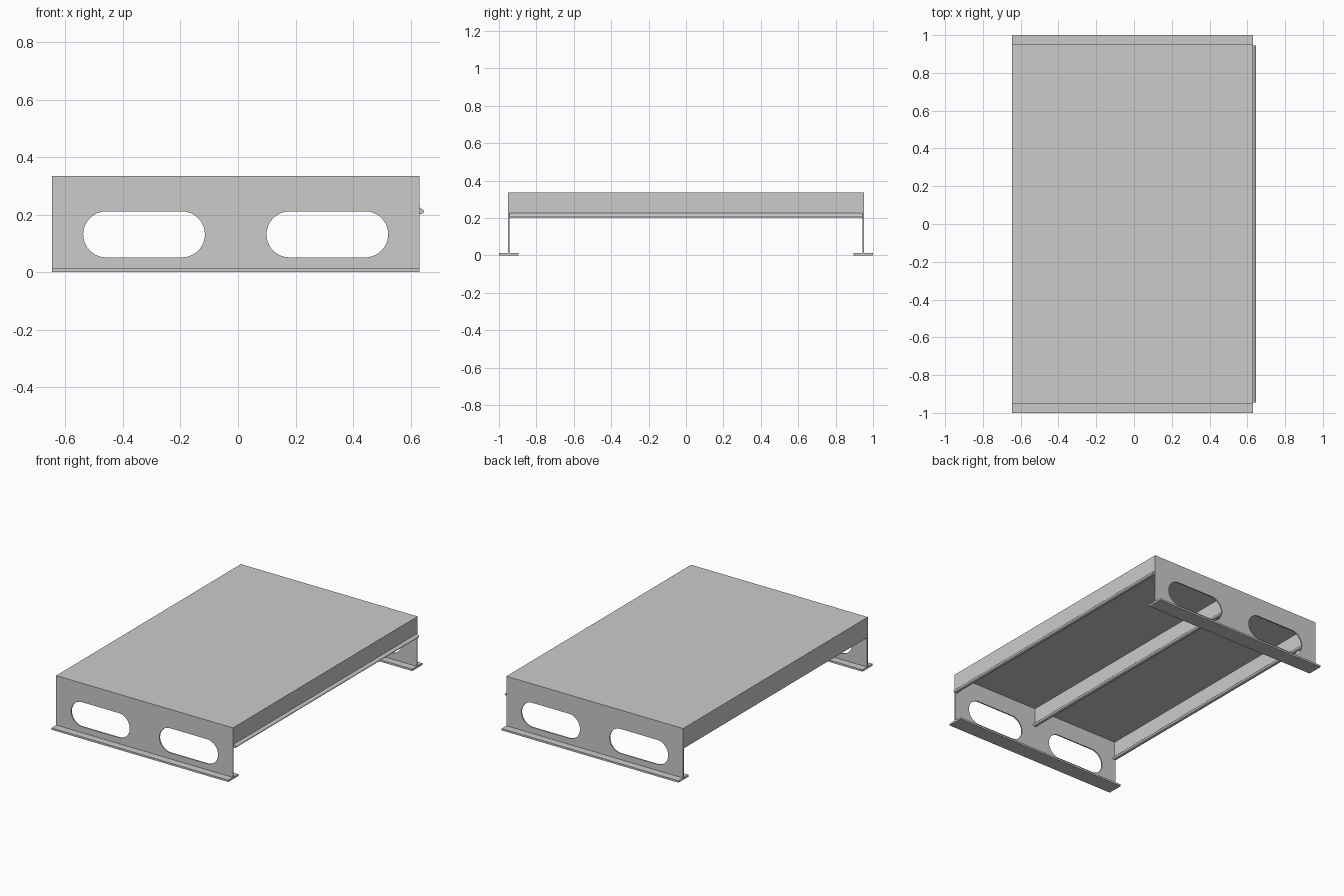
import bpy
from math import sin, cos, pi, radians

if "Cube" in bpy.data.objects:
    bpy.data.objects.remove(bpy.data.objects["Cube"])

X0, X1 = -0.646, 0.630          # width of the deck and end plates
XM = (X0 + X1) / 2
END_Y = 0.948                   # end plate position
DECK_Z, TOP_Z = 0.327, 0.335


def extrude_y(name, loops, y, length):
    """Extrude XZ loops (outline first, then holes) along Y, centred at y."""
    cu = bpy.data.curves.new(name, 'CURVE')
    cu.dimensions = '2D'
    cu.fill_mode = 'BOTH'
    cu.extrude = length / 2
    for loop in loops:
        sp = cu.splines.new('POLY')
        sp.points.add(len(loop) - 1)
        for p, (x, z) in zip(sp.points, loop):
            p.co = (x, z, 0, 1)
        sp.use_cyclic_u = True
    ob = bpy.data.objects.new(name, cu)
    bpy.context.collection.objects.link(ob)
    ob.location.y = y
    ob.rotation_euler.x = radians(90)
    bpy.ops.object.select_all(action='DESELECT')
    ob.select_set(True)
    bpy.context.view_layer.objects.active = ob
    bpy.ops.object.convert(target='MESH')
    bpy.ops.object.shade_smooth_by_angle(angle=radians(30))
    return bpy.context.object


def rect(x0, x1, z0, z1):
    return [(x0, z0), (x1, z0), (x1, z1), (x0, z1)]


def arc(cx, cz, r, a0, a1, n):
    return [(cx + r * cos(radians(a0 + (a1 - a0) * i / n)),
             cz + r * sin(radians(a0 + (a1 - a0) * i / n))) for i in range(n + 1)]


def slot(cx, cz, half, r):
    return (arc(cx + half - r, cz, r, -90, 90, 20)
            + arc(cx - half + r, cz, r, 90, 270, 20))


# Flat top plate
extrude_y("deck_plate", [rect(X0, X1, DECK_Z, TOP_Z)], 0, 2 * END_Y + 0.008)

# End plates with two slots each, standing on foot flanges
slots = [slot(XM + s * 0.3185, 0.1315, 0.2115, 0.08) for s in (-1, 1)]
for label, s in (("front", -1), ("back", 1)):
    extrude_y(label + "_end_plate", [rect(X0, X1, 0.012, DECK_Z)] + slots,
              s * END_Y, 0.008)
    extrude_y(label + "_foot_flange", [rect(X0, X1, 0, 0.012)],
              s * END_Y, 0.104)

# Lengthwise stiffeners: thin web with a rounded bulb along the lower edge
for label, x in (("left", X0), ("middle", XM - 0.004), ("right", X1 - 0.008)):
    profile = ([(x, DECK_Z), (x, 0.203)]
               + arc(x + 0.016, 0.211, 0.008, -90, 60, 10)
               + [(x + 0.008, 0.225), (x + 0.008, DECK_Z)])
    extrude_y(label + "_bulb_stiffener", [profile], 0, 2 * END_Y - 0.008)
